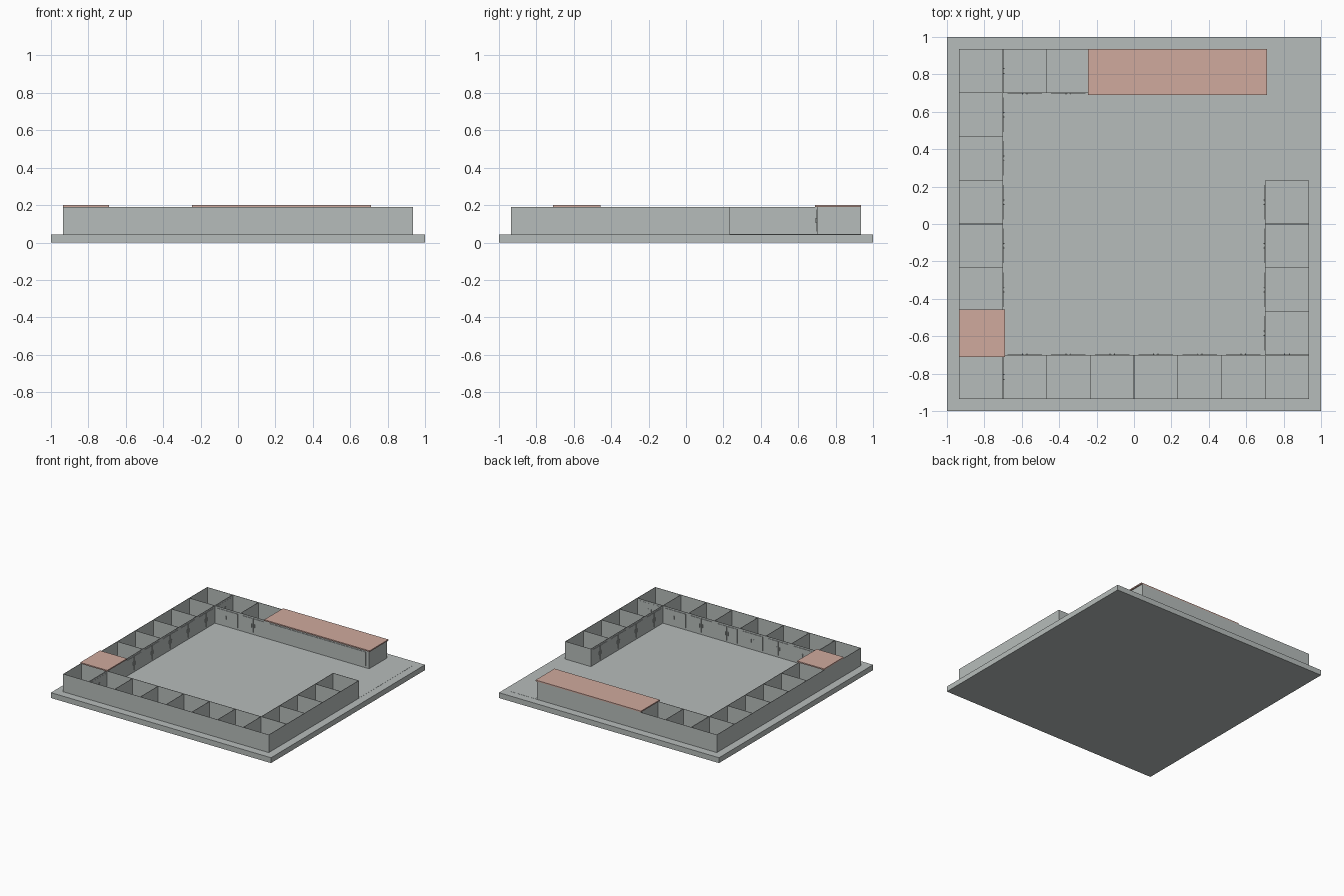
import bpy, bmesh

if "Cube" in bpy.data.objects:
    bpy.data.objects.remove(bpy.data.objects["Cube"])

E = 0.935            # outer face of the unit rows
P = 2 * E / 8        # width and depth of one unit
T = 0.003            # sheet wall thickness
Z0, Z1 = 0.045, 0.19


def material(name, rgb):
    m = bpy.data.materials.new(name)
    m.diffuse_color = (*rgb, 1)
    m.use_nodes = True
    m.node_tree.nodes["Principled BSDF"].inputs["Base Color"].default_value = m.diffuse_color
    return m


grey = material("concrete grey", (0.47, 0.505, 0.495))
clay = material("clay roof", (0.63, 0.40, 0.34))


def add_box(bm, a, b):
    lo = [min(p, q) for p, q in zip(a, b)]
    hi = [max(p, q) for p, q in zip(a, b)]
    r = bmesh.ops.create_cube(bm, size=1)
    for v in r["verts"]:
        v.co = [h if c > 0 else l for c, l, h in zip(v.co, lo, hi)]


def make(name, boxes, mat):
    bm = bmesh.new()
    for a, b in boxes:
        add_box(bm, a, b)
    me = bpy.data.meshes.new(name)
    bm.to_mesh(me)
    bm.free()
    me.materials.append(mat)
    ob = bpy.data.objects.new(name, me)
    bpy.context.collection.objects.link(ob)
    return ob


# Map (along, depth from outside, height) to the model, one per side
SIDES = {
    "left": lambda u, v, z: (-E + v, u, z),
    "front": lambda u, v, z: (u, -E + v, z),
    "right": lambda u, v, z: (E - v, u, z),
    "back": lambda u, v, z: (u, E - v, z),
}


def row(side, first, count, closed=()):
    """A row of open-topped units with double doors facing the yard."""
    f = SIDES[side]
    walls, doors, handles = [], [], []

    def put(lst, u0, u1, v0, v1, z0, z1):
        lst.append((f(u0, v0, z0), f(u1, v1, z1)))

    s = -E + first * P
    e = s + count * P
    put(walls, s, e, 0, T, Z0, Z1)
    put(walls, s, e, P - T, P, Z0, Z1)
    for i in range(count + 1):
        u = min(max(s + i * P - T / 2, s), e - T)
        put(walls, u, u + T, T, P - T, Z0, Z1)
    for i in range(count):
        if first + i in closed:
            continue
        c = s + (i + 0.5) * P
        for d in (-1, 1):
            put(doors, c + d * 0.0015, c + d * 0.092, P, P + 0.004, 0.06, 0.176)
            put(handles, c + d * 0.010, c + d * 0.015, P + 0.004, P + 0.008, 0.104, 0.132)
    make(side + "_walls", walls, grey)
    make(side + "_doors", doors, grey)
    make(side + "_handles", handles, grey)


# Base slab and inset floor
make("base_slab", [((-1, -1, 0), (1, 1, 0.044))], grey)
make("floor", [((-E, -E, 0.04), (E, E, Z0))], grey)

# Unit rows around the yard
row("left", 0, 8, closed=(1,))
row("front", 1, 7)
row("right", 1, 4)
row("back", 1, 2)

# Roofed hall at the back, with a long panel facing the yard
x0, x1 = -E + 3 * P, -E + 7 * P
make("hall", [((x0, E - P, Z0), (x1, E, Z1))], grey)
make("hall_panel", [((x0 + 0.03, E - P - 0.004, 0.06), (x1 - 0.03, E - P, 0.176))], grey)
make("hall_roof", [((x0 - 0.011, E - P - 0.011, Z1), (x1 + 0.011, E, 0.2))], clay)

# Small roofed office in the left row
y0 = -E + P
make("office_roof", [((-E, y0 - 0.011, Z1), (-E + P + 0.011, y0 + P + 0.011, 0.2))], clay)
